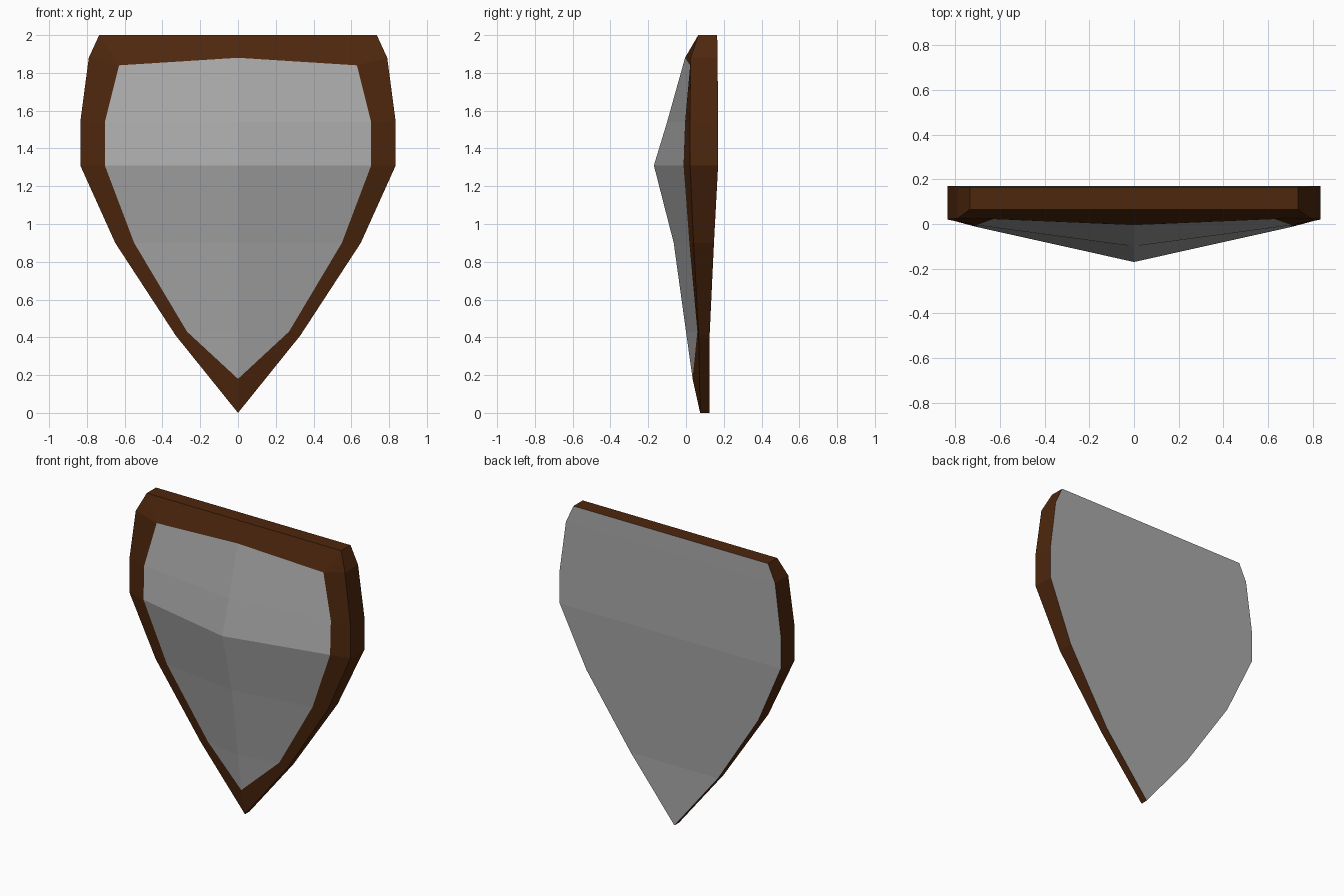
import bpy, bmesh

if "Cube" in bpy.data.objects:
    bpy.data.objects.remove(bpy.data.objects["Cube"])

# Right-half profiles, top to bottom (x, y, z)
outer_front = [(0, .065, 2), (.735, .065, 2), (.79, .025, 1.88), (.835, .02, 1.54),
               (.835, .022, 1.31), (.65, .04, .9), (.33, .067, .41), (0, .075, 0)]
inner_front = [(0, -.005, 1.88), (.63, .022, 1.84), (.63, .022, 1.84), (.705, -.005, 1.54),
               (.705, -.013, 1.31), (.55, .018, .9), (.27, .06, .43), (0, .035, .18)]
ridge_y = [-.005, -.005, -.005, -.1, -.17, -.065, 0, .035]
ridge_z = [1.88, 1.88, 1.88, 1.54, 1.31, .9, .43, .18]
ridge = [(0, y, z) for y, z in zip(ridge_y, ridge_z)]
back_y = [.165, .165, .167, .17, .17, .148, .125, .125]
outer_back = [(p[0], y, p[2]) for p, y in zip(outer_front, back_y)]
back_centre = [(0, y, z) for _, y, z in outer_back]


def colour(name, rgb):
    mat = bpy.data.materials.new(name)
    mat.diffuse_color = (*rgb, 1)
    mat.use_nodes = True
    mat.node_tree.nodes["Principled BSDF"].inputs["Base Color"].default_value = mat.diffuse_color
    return mat


def loft(name, chains, material):
    """Skin strips between neighbouring chains and mirror across x."""
    bm = bmesh.new()
    verts = {}

    def vert(p):
        if p not in verts:
            verts[p] = bm.verts.new(p)
        return verts[p]

    for a, b in zip(chains, chains[1:]):
        for i in range(len(a) - 1):
            corners = list(dict.fromkeys([a[i], a[i + 1], b[i + 1], b[i]]))
            on_mirror = all(p[0] == 0 for p in corners)
            if len(corners) > 2 and not on_mirror:
                bm.faces.new([vert(p) for p in corners])
    mesh = bpy.data.meshes.new(name)
    bm.to_mesh(mesh)
    bm.free()
    obj = bpy.data.objects.new(name, mesh)
    bpy.context.collection.objects.link(obj)
    mirror = obj.modifiers.new("mirror", 'MIRROR')
    mirror.use_clip = True
    mesh.materials.append(material)
    return obj


wood = colour("brown_wood", (.075, .02, .004))
steel = colour("dark_steel", (.4, .4, .4))

# Domed grey front plate
loft("front_plate", [ridge, inner_front], steel)
# Brown rim: sloped front border and outer side wall
loft("rim", [inner_front, outer_front, outer_back], wood)
# Grey back plate
loft("back_plate", [outer_back, back_centre], steel)
